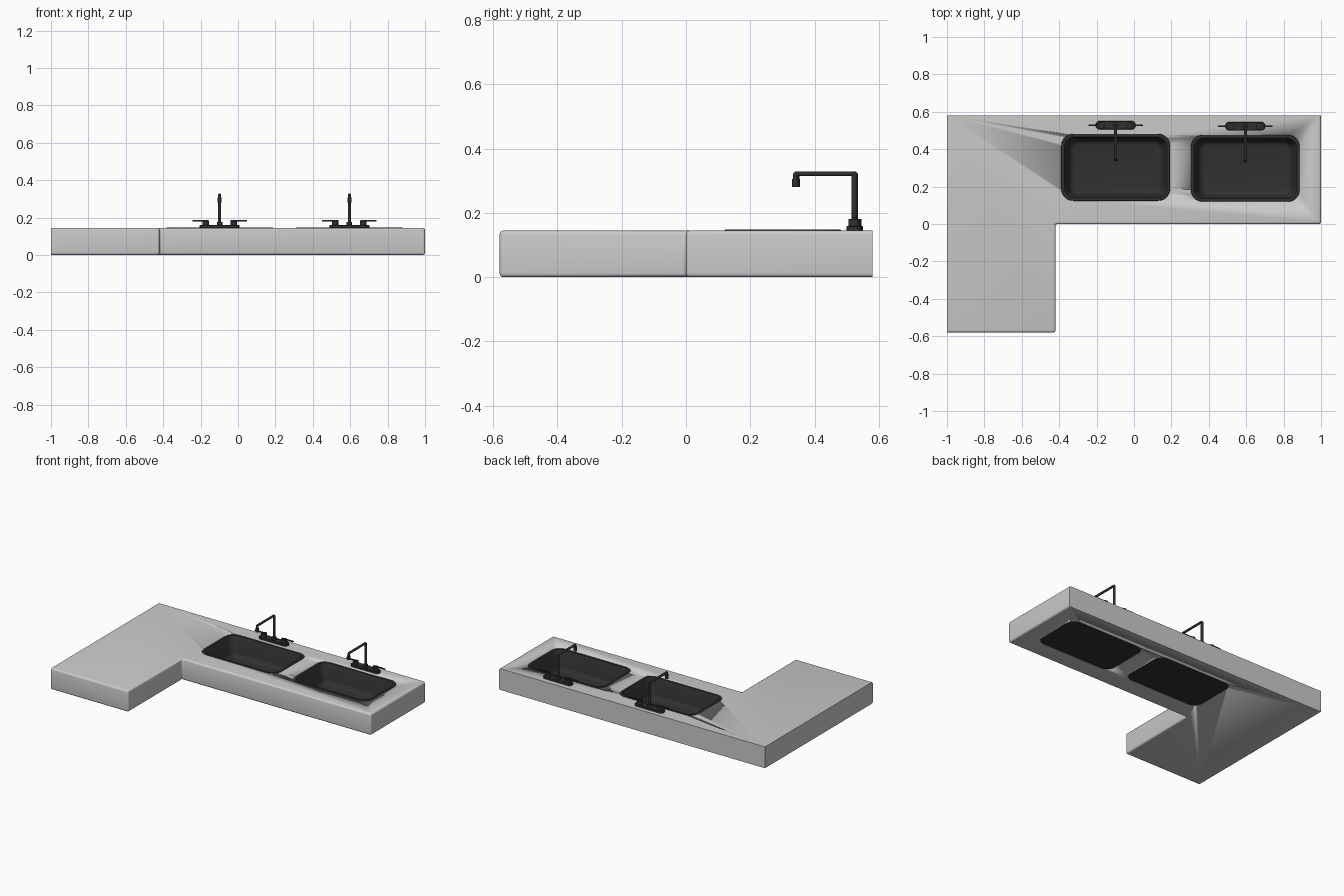
import bpy, bmesh, math
from mathutils import Matrix

if "Cube" in bpy.data.objects:
    bpy.data.objects.remove(bpy.data.objects["Cube"])

dark = bpy.data.materials.new("dark_finish")
dark.diffuse_color = (0.03, 0.03, 0.03, 1)
dark.use_nodes = True
dark.node_tree.nodes["Principled BSDF"].inputs["Base Color"].default_value = dark.diffuse_color
TOP = 0.145


def finish(bm, name, mat=None, angle=35):
    bmesh.ops.recalc_face_normals(bm, faces=bm.faces[:])
    me = bpy.data.meshes.new(name)
    bm.to_mesh(me)
    bm.free()
    ob = bpy.data.objects.new(name, me)
    bpy.context.collection.objects.link(ob)
    if mat:
        me.materials.append(mat)
    bpy.ops.object.select_all(action='DESELECT')
    ob.select_set(True)
    bpy.context.view_layer.objects.active = ob
    bpy.ops.object.shade_smooth_by_angle(angle=math.radians(angle))
    return ob


def lofted(name, cx, cy, sections, mat=None, seg=8):
    """Stack of rounded rectangles (half x, half y, radius, z), capped at both ends."""
    bm = bmesh.new()
    rings = []
    for hx, hy, r, z in sections:
        ring = []
        for q, (sx, sy) in enumerate([(1, 1), (-1, 1), (-1, -1), (1, -1)]):
            for i in range(seg + 1):
                a = math.pi / 2 * (q + i / seg)
                ring.append(bm.verts.new((cx + sx * (hx - r) + r * math.cos(a),
                                          cy + sy * (hy - r) + r * math.sin(a), z)))
        rings.append(ring)
    for a, b in zip(rings, rings[1:]):
        for i in range(len(a)):
            j = (i + 1) % len(a)
            bm.faces.new((a[i], a[j], b[j], b[i]))
    bm.faces.new(rings[0])
    bm.faces.new(rings[-1])
    return finish(bm, name, mat)


def add_cylinder(bm, x, y, z0, z1, r, n=20):
    bmesh.ops.create_cone(bm, cap_ends=True, segments=n, radius1=r, radius2=r, depth=z1 - z0,
                          matrix=Matrix.Translation((x, y, (z0 + z1) / 2)))


# L-shaped countertop, rounded only on its exposed edges
bm = bmesh.new()
outline = [(-1, -0.58), (-0.42, -0.58), (-0.42, 0), (1, 0), (1, 0.58), (-1, 0.58)]
base = bm.faces.new([bm.verts.new((x, y, 0)) for x, y in outline])
up = bmesh.ops.extrude_face_region(bm, geom=[base])['geom']
bmesh.ops.translate(bm, verts=[v for v in up if isinstance(v, bmesh.types.BMVert)], vec=(0, 0, TOP))
bmesh.ops.recalc_face_normals(bm, faces=bm.faces[:])


def exposed(e):
    a, b = e.verts[0].co, e.verts[1].co
    m = (a + b) / 2
    if abs(a.z - b.z) > 0.01:
        return m.x > -0.9 and m.y < 0.5
    return m.x > -0.99 and m.y < 0.57


bmesh.ops.bevel(bm, geom=[e for e in bm.edges if exposed(e)], offset=0.012, segments=4,
                profile=0.5, affect='EDGES')
counter = finish(bm, "countertop")

for side, cx, cy in (("left", -0.098, 0.303), ("right", 0.595, 0.298)):
    # Basin opening
    cutter = lofted("opening_cutter", cx, cy, [(0.286, 0.174, 0.06, -0.1), (0.286, 0.174, 0.06, 0.3)])
    cutter.hide_render = True
    mod = counter.modifiers.new("opening", 'BOOLEAN')
    mod.object, mod.operation, mod.solver = cutter, 'DIFFERENCE', 'EXACT'
    bpy.context.view_layer.objects.active = counter
    bpy.ops.object.modifier_apply(modifier=mod.name)
    bpy.data.objects.remove(cutter)

    # Basin: outer shell, rim lip, tapering bowl
    lofted(side + "_basin", cx, cy, [
        (0.285, 0.173, 0.06, 0.001), (0.285, 0.173, 0.06, TOP + 0.001),
        (0.291, 0.179, 0.065, TOP + 0.001), (0.289, 0.177, 0.063, TOP + 0.003),
        (0.274, 0.162, 0.052, TOP + 0.003), (0.270, 0.158, 0.05, TOP - 0.004),
        (0.250, 0.147, 0.045, 0.045), (0.245, 0.143, 0.042, 0.030),
        (0.235, 0.134, 0.036, 0.020), (0.222, 0.122, 0.03, 0.016)], dark)

    # Faucet base plate
    fy = cy + 0.225
    lofted(side + "_faucet_base", cx, fy, [
        (0.107, 0.023, 0.022, TOP), (0.107, 0.023, 0.022, 0.157), (0.104, 0.020, 0.019, 0.160)], dark)

    # Handles with thin levers, and the spout collar
    bm = bmesh.new()
    add_cylinder(bm, cx, fy, 0.158, 0.176, 0.015)
    for s in (-1, 1):
        add_cylinder(bm, cx + s * 0.075, fy, 0.158, 0.181, 0.018)
        bmesh.ops.create_cube(bm, size=1, matrix=Matrix.Translation((cx + s * 0.102, fy, 0.183))
                              @ Matrix.Diagonal((0.086, 0.009, 0.006, 1)))
    finish(bm, side + "_faucet_handles", dark)

    # Spout pipe
    cu = bpy.data.curves.new(side + "_spout", 'CURVE')
    cu.dimensions, cu.bevel_depth, cu.bevel_resolution = '3D', 0.008, 4
    cu.use_fill_caps = True
    sp = cu.splines.new('POLY')
    path = [(fy, 0.158), (fy, 0.318), (fy - 0.004, 0.322), (fy - 0.179, 0.322),
            (fy - 0.183, 0.318), (fy - 0.183, 0.290)]
    sp.points.add(len(path) - 1)
    for p, (y, z) in zip(sp.points, path):
        p.co = (cx, y, z, 1)
    sp.use_smooth = False
    cu.materials.append(dark)
    bpy.context.collection.objects.link(bpy.data.objects.new(side + "_spout", cu))

    # Spout nozzle
    bm = bmesh.new()
    add_cylinder(bm, cx, fy - 0.183, 0.280, 0.306, 0.0105)
    finish(bm, side + "_spout_nozzle", dark)
